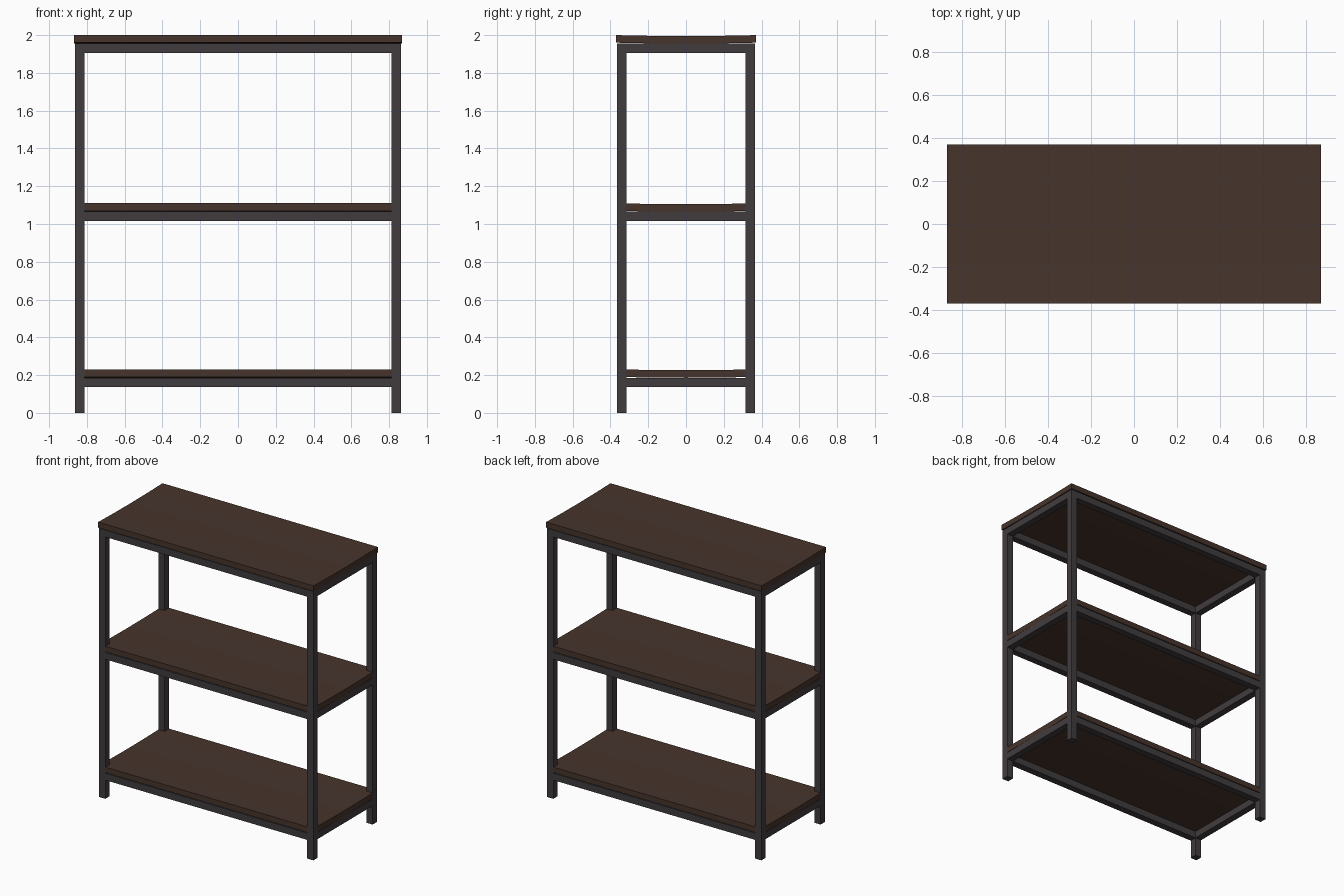
import bpy
import bmesh

cube = bpy.data.objects.get("Cube")
if cube:
    bpy.data.objects.remove(cube, do_unlink=True)

OUT_X, OUT_Y = 0.862, 0.366     # outer faces of the frame
TUBE = 0.05                     # square tube width
IN_X, IN_Y = OUT_X - TUBE, OUT_Y - TUBE
POST_TOP = 1.955
RAIL_TOPS = {"bottom": 0.186, "middle": 1.065, "top": POST_TOP}
BOARD = 0.04                    # board thickness
CUP = 0.005                     # slight dip along the middle of each board


def material(name, rgb):
    mat = bpy.data.materials.new(name)
    mat.use_nodes = True
    color = (*rgb, 1)
    mat.diffuse_color = color
    bsdf = next(n for n in mat.node_tree.nodes if n.type == "BSDF_PRINCIPLED")
    bsdf.inputs["Base Color"].default_value = color
    return mat


metal = material("dark metal", (0.053, 0.045, 0.048))
wood = material("dark brown wood", (0.062, 0.034, 0.025))


def finish(name, bm, mat):
    bmesh.ops.recalc_face_normals(bm, faces=bm.faces)
    mesh = bpy.data.meshes.new(name)
    bm.to_mesh(mesh)
    bm.free()
    mesh.materials.append(mat)
    obj = bpy.data.objects.new(name, mesh)
    bpy.context.collection.objects.link(obj)


def box(name, low, high, mat):
    bm = bmesh.new()
    bmesh.ops.create_cube(bm, size=1)
    for v in bm.verts:
        v.co = [a + (b - a) * (c + 0.5) for a, b, c in zip(low, high, v.co)]
    finish(name, bm, mat)


def board(name, half_x, half_y, base, notched):
    """Slightly cupped slab, with corners cut out around the posts if notched."""
    steps = 8
    inner = IN_Y if notched else half_y
    ys = [inner * (2 * i / steps - 1) for i in range(steps + 1)]
    xs = [-half_x, half_x]
    if notched:
        ys = [-half_y] + ys + [half_y]
        xs = [-half_x, -IN_X, IN_X, half_x]
    bm = bmesh.new()
    rows = [[bm.verts.new((x, y, base + CUP * (y / half_y) ** 2)) for x in xs]
            for y in ys]
    for j in range(len(ys) - 1):
        for i in range(len(xs) - 1):
            corner = j in (0, len(ys) - 2) and i in (0, len(xs) - 2)
            if notched and corner:
                continue
            bm.faces.new((rows[j][i], rows[j][i + 1],
                          rows[j + 1][i + 1], rows[j + 1][i]))
    bmesh.ops.delete(bm, geom=[v for v in bm.verts if not v.link_faces],
                     context="VERTS")
    # Thicken the sheet upward
    result = bmesh.ops.extrude_face_region(bm, geom=bm.faces[:],
                                           use_keep_orig=True)
    top = [g for g in result["geom"] if isinstance(g, bmesh.types.BMVert)]
    bmesh.ops.translate(bm, verts=top, vec=(0, 0, BOARD))
    finish(name, bm, wood)


# Corner posts
for x_side, sx in (("left", 1), ("right", -1)):
    for y_side, sy in (("front", -1), ("back", 1)):
        x0, x1 = sorted((sx * IN_X, sx * OUT_X))
        y0, y1 = sorted((sy * IN_Y, sy * OUT_Y))
        box(f"{y_side}_{x_side}_post", (x0, y0, 0), (x1, y1, POST_TOP), metal)

# Rails between the posts at each level
for level, z in RAIL_TOPS.items():
    for side, s in (("front", -1), ("back", 1)):
        y0, y1 = sorted((s * IN_Y, s * OUT_Y))
        box(f"{level}_{side}_rail", (-IN_X, y0, z - TUBE), (IN_X, y1, z), metal)
    for side, s in (("left", 1), ("right", -1)):
        x0, x1 = sorted((s * IN_X, s * OUT_X))
        box(f"{level}_{side}_rail", (x0, -IN_Y, z - TUBE), (x1, IN_Y, z), metal)

# Shelves and overhanging top
board("bottom_shelf", OUT_X, OUT_Y, RAIL_TOPS["bottom"], True)
board("middle_shelf", OUT_X, OUT_Y, RAIL_TOPS["middle"], True)
board("top_board", 0.867, 0.37, POST_TOP, False)
